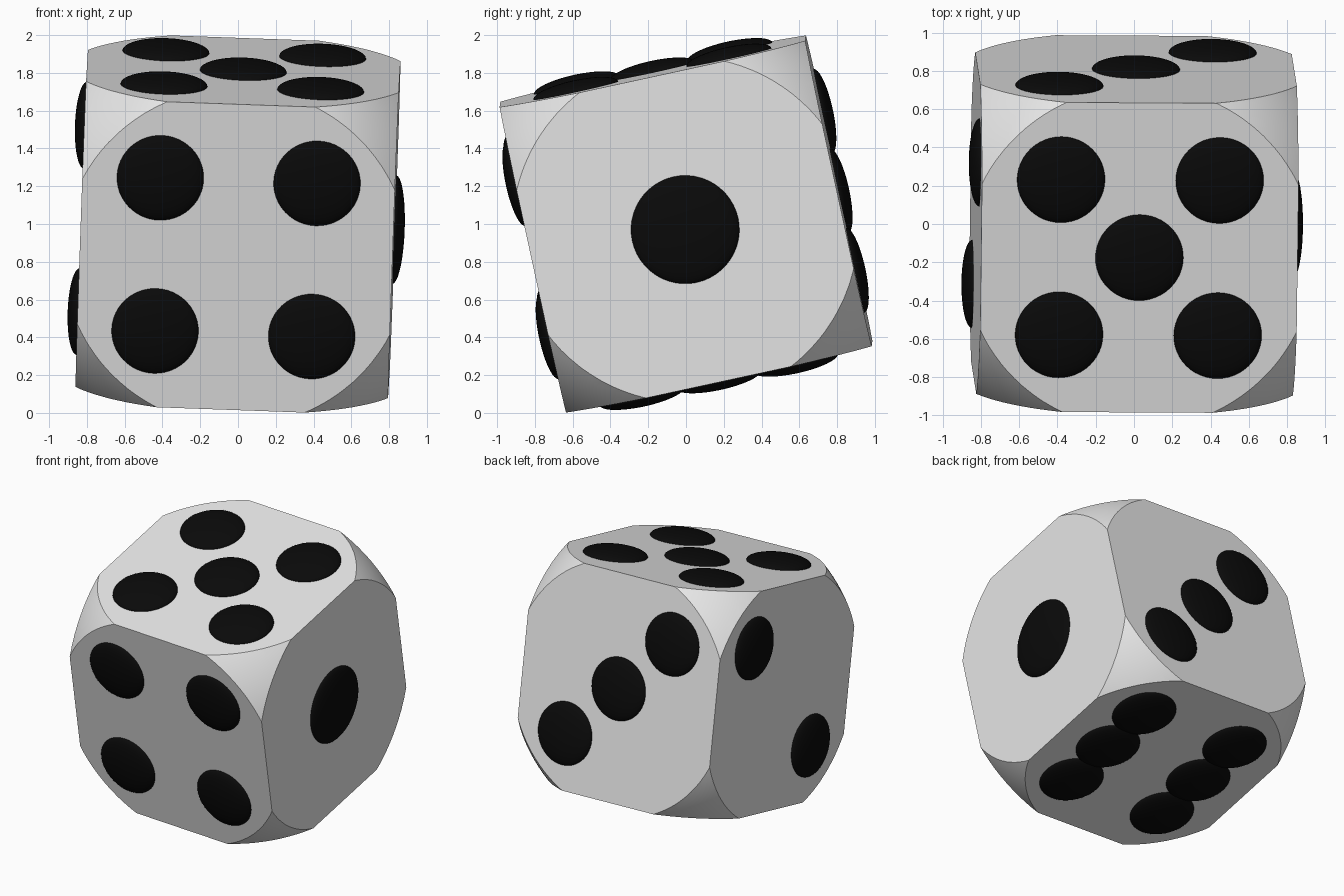
import bpy, math
from mathutils import Matrix, Vector, Euler

if "Cube" in bpy.data.objects:
    bpy.data.objects.remove(bpy.data.objects["Cube"])

S = 0.828        # half side of the cube
R = 1.235        # radius of the sphere that rounds the corners
G = 0.415        # pip spacing
TILT = (Matrix.Translation((0, 0, 1.0)) @
        Euler((math.radians(12.25), math.radians(2.05), math.radians(-0.3))).to_matrix().to_4x4())


def material(name, rgb):
    m = bpy.data.materials.new(name)
    m.diffuse_color = (*rgb, 1)
    m.use_nodes = True
    m.node_tree.nodes["Principled BSDF"].inputs["Base Color"].default_value = m.diffuse_color
    return m


white = material("white", (0.8, 0.8, 0.8))
black = material("black", (0.003, 0.003, 0.003))

# body: cube with its corners rounded off by a sphere
bpy.ops.mesh.primitive_uv_sphere_add(segments=128, ring_count=64, radius=R)
cutter = bpy.context.object
cutter.name = "corner_cutter"
cutter.rotation_euler = (0.3, 0.2, 0.1)
bpy.ops.mesh.primitive_cube_add(size=2 * S)
body = bpy.context.object
body.name = "die_body"
mod = body.modifiers.new("round_corners", 'BOOLEAN')
mod.operation = 'INTERSECT'
mod.solver = 'EXACT'
mod.object = cutter
bpy.context.view_layer.update()
bpy.ops.object.modifier_apply(modifier=mod.name)
bpy.data.objects.remove(cutter, do_unlink=True)
bpy.ops.object.shade_smooth_by_angle(angle=math.radians(20))
body.data.materials.clear()
body.data.materials.append(white)
for p in body.data.polygons:
    p.material_index = 0
body.matrix_world = TILT

# pips: flattened domes; each face has a normal, two in-plane axes and a layout
X, Y, Z = Vector((1, 0, 0)), Vector((0, 1, 0)), Vector((0, 0, 1))
corners = [(a, b) for a in (-1, 1) for b in (-1, 1)]
faces = {
    "one": (X, Y, Z, [(0, 0)]),
    "two": (-X, Y, Z, [(-1, -1), (1, 1)]),
    "three": (Y, X, Z, [(-1, 1), (0, 0), (1, -1)]),
    "four": (-Y, X, Z, corners),
    "five": (Z, X, Y, corners + [(0, 0)]),
    "six": (-Z, X, Y, [(a, b) for a in (-1, 1) for b in (-1, 0, 1)]),
}
for name, (n, u, v, spots) in faces.items():
    radius = 0.287 if name == "one" else 0.23
    for i, (a, b) in enumerate(spots):
        bpy.ops.mesh.primitive_uv_sphere_add(segments=48, ring_count=24, radius=1)
        pip = bpy.context.object
        pip.name = f"pip_{name}_{i + 1}"
        bpy.ops.object.shade_smooth()
        pip.data.materials.append(black)
        place = Matrix.Translation(n * S + (u * a + v * b) * G)
        turn = n.to_track_quat('Z', 'Y').to_matrix().to_4x4()
        pip.matrix_world = TILT @ place @ turn @ Matrix.Diagonal((radius, radius, 0.055, 1))
